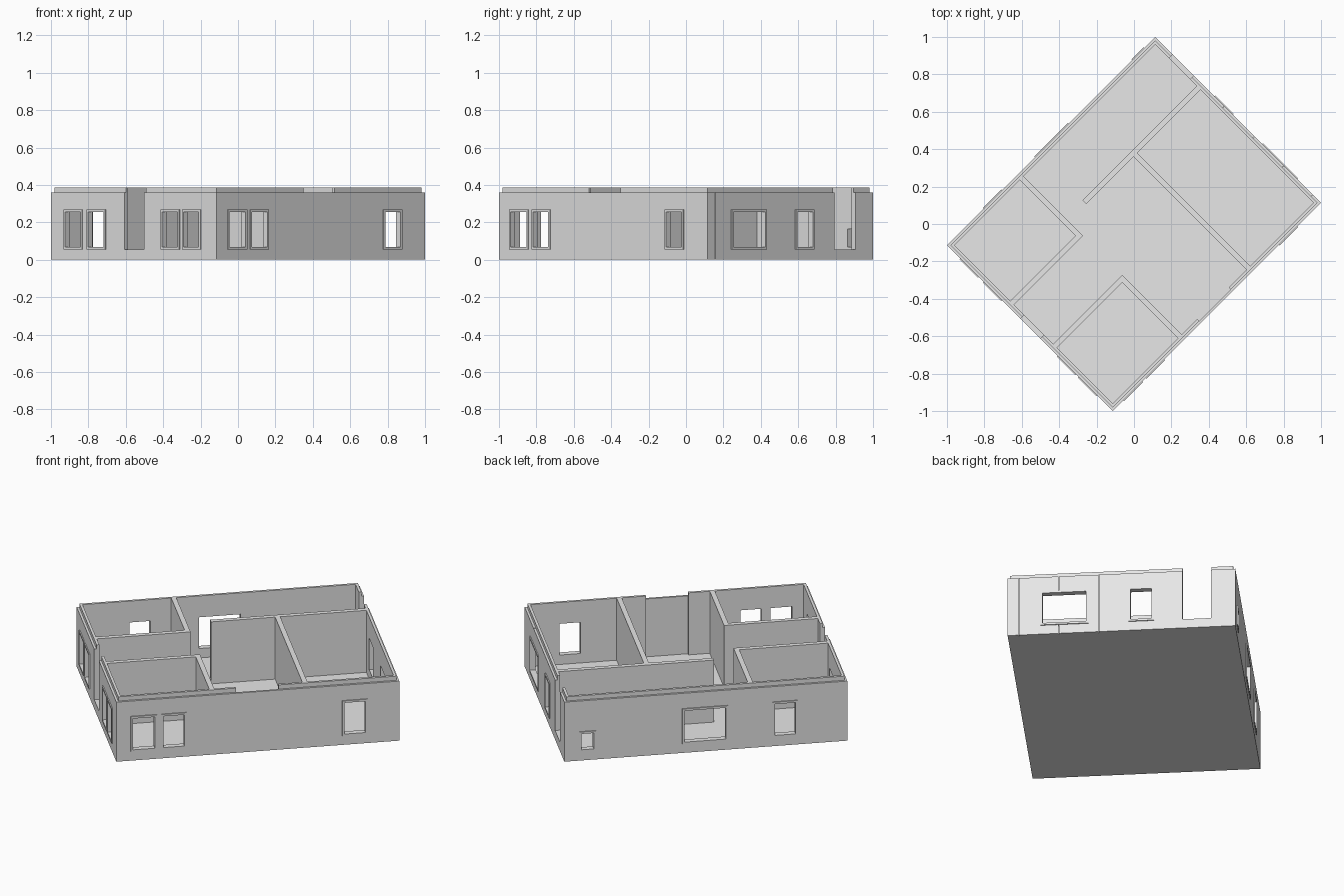
import bpy, bmesh, math
from mathutils import Matrix

if "Cube" in bpy.data.objects:
    bpy.data.objects.remove(bpy.data.objects["Cube"], do_unlink=True)

HALF_U, HALF_V = 0.7875, 0.6265    # half sizes of the footprint
CLAD, CORE, PART = 0.013, 0.015, 0.028   # layer thicknesses
CLAD_TOP, TOP, FLOOR = 0.36, 0.385, 0.01
TURN = math.radians(45)

grey = bpy.data.materials.new("plain_grey")
grey.use_nodes = True
grey.diffuse_color = (0.8, 0.8, 0.8, 1)
grey.node_tree.nodes["Principled BSDF"].inputs["Base Color"].default_value = (0.8, 0.8, 0.8, 1)


def add_object(name, bm, angle):
    mesh = bpy.data.meshes.new(name)
    bm.to_mesh(mesh)
    bm.free()
    mesh.materials.append(grey)
    obj = bpy.data.objects.new(name, mesh)
    obj.rotation_euler.z = angle
    bpy.context.collection.objects.link(obj)
    return obj


def box(name, x0, x1, y0, y1, z0, z1):
    bm = bmesh.new()
    size = Matrix.Diagonal((x1 - x0, y1 - y0, z1 - z0, 1))
    place = Matrix.Translation(((x0 + x1) / 2, (y0 + y1) / 2, (z0 + z1) / 2))
    bmesh.ops.create_cube(bm, size=1, matrix=place @ size)
    return add_object(name, bm, TURN)


def pierced_sheet(name, angle, y, x0, x1, z0, z1, holes, thick):
    """Upright sheet facing -y with rectangular holes, thickened inwards."""
    xs = sorted({x0, x1} | {v for h in holes for v in h[:2] if x0 < v < x1})
    zs = sorted({z0, z1} | {v for h in holes for v in h[2:] if z0 < v < z1})
    bm = bmesh.new()
    verts = {}

    def vert(x, z):
        if (x, z) not in verts:
            verts[x, z] = bm.verts.new((x, y, z))
        return verts[x, z]

    for a, b in zip(xs, xs[1:]):
        for c, d in zip(zs, zs[1:]):
            mx, mz = (a + b) / 2, (c + d) / 2
            if not any(h[0] < mx < h[1] and h[2] < mz < h[3] for h in holes):
                bm.faces.new([vert(a, c), vert(b, c), vert(b, d), vert(a, d)])
    obj = add_object(name, bm, angle)
    mod = obj.modifiers.new("thickness", "SOLIDIFY")
    mod.thickness, mod.offset = thick, -1
    return obj


# Outer sides: distances along each side, from its first corner
SIDES = [
    dict(name="front_right", windows=[(0.08, 0.225), (0.25, 0.39), (1.257, 1.397)],
         core_gap=[(0.668, 0.905)]),
    dict(name="back_right", windows=[(0.18, 0.445), (0.665, 0.805)], doors=[(0.962, 1.12)],
         seams=[0.06, 0.28, 0.5, 0.73]),
    dict(name="back_left", windows=[(0.656, 0.91), (1.158, 1.298)], small=[(0.083, 0.175)]),
    dict(name="front_left", doors=[(0.555, 0.705)],
         windows=[(0.1, 0.24), (0.275, 0.415), (0.835, 0.975), (0.995, 1.135)]),
]
SILL, HEAD, SMALL_HEAD, RIM = 0.055, 0.268, 0.175, 0.012

for k, side in enumerate(SIDES):
    length, depth = (HALF_U, HALF_V) if k % 2 == 0 else (HALF_V, HALF_U)
    angle = TURN + k * math.pi / 2
    name = side["name"]

    def spans(key, z0, z1):
        return [(a - length, b - length, z0, z1) for a, b in side.get(key, [])]

    windows = spans("windows", SILL, HEAD) + spans("small", SILL, SMALL_HEAD)
    doors = spans("doors", SILL, 1)
    seams = [(s - length, s - length + 0.002, 0, 1) for s in side.get("seams", [])]
    gap = spans("core_gap", 0, 1)

    # Outer cladding, lower than the core wall behind it
    pierced_sheet(name + "_cladding", angle, -depth, -length, length - CLAD,
                  0, CLAD_TOP, windows + doors + seams, CLAD)
    inner = length - CLAD
    pierced_sheet(name + "_core_wall", angle, -depth + CLAD, -inner, inner - CORE,
                  FLOOR, TOP, windows + doors + gap, CORE)

    # Raised window frames
    for i, (a, b, c, d) in enumerate(windows):
        pierced_sheet(f"{name}_window_frame_{i + 1}", angle, -depth - 0.006, a, b, c, d,
                      [(a + RIM, b - RIM, c + RIM, d - RIM)], CLAD + CORE + 0.006)

# Floor slab
box("floor", CLAD - HALF_U, HALF_U - CLAD, CLAD - HALF_V, HALF_V - CLAD, 0, FLOOR)

# Inner partitions
END_U, END_V = HALF_U - CLAD - CORE, HALF_V - CLAD - CORE
ROOM_U, ROOM_V = -0.238, 0.148     # outer faces of the two corner rooms


def partition(name, x0, x1, y0, y1):
    box(name, x0, x1, y0, y1, FLOOR, TOP)


partition("long_partition", -0.105, END_U, 0.256, 0.256 + PART)
partition("cross_partition", 0.252, 0.252 + PART, -END_V, 0.256)
for label, s in (("left", 1), ("front", -1)):
    lo, hi = sorted((s * ROOM_V, s * (ROOM_V + PART)))
    partition(label + "_room_long_wall", -END_U, ROOM_U, lo, hi)
    lo, hi = sorted((s * (ROOM_V + PART), s * END_V))
    partition(label + "_room_short_wall", ROOM_U - PART, ROOM_U, lo, hi)
